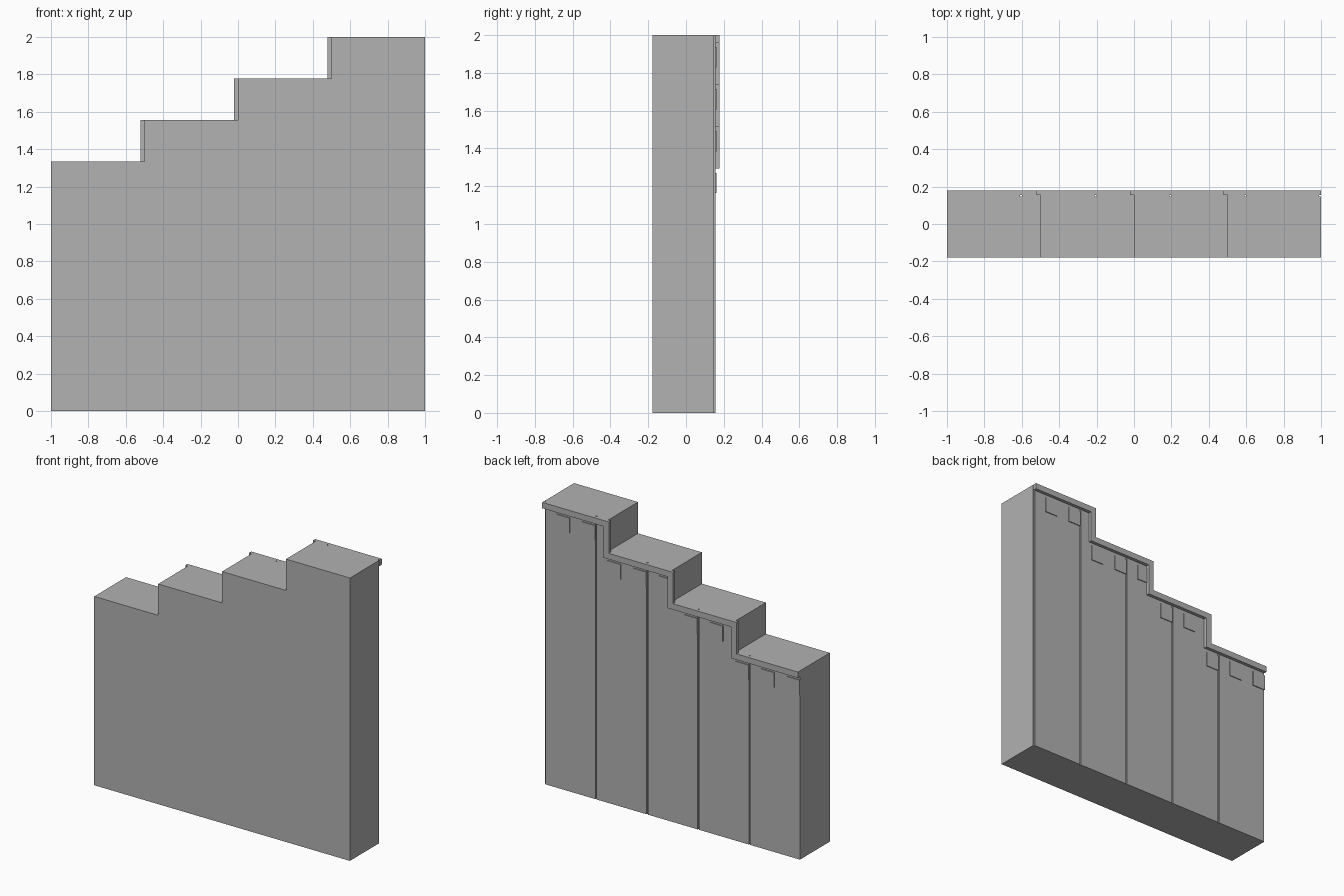
import bpy, bmesh

if "Cube" in bpy.data.objects:
    bpy.data.objects.remove(bpy.data.objects["Cube"])

GREY = bpy.data.materials.new("plain grey")
GREY.diffuse_color = (0.445, 0.445, 0.445, 1)
GREY.use_nodes = True
GREY.node_tree.nodes["Principled BSDF"].inputs["Base Color"].default_value = GREY.diffuse_color

FRONT, BACK, TRIM_BACK = -0.178, 0.155, 0.178
# left x, right x, top z of each step
STEPS = [(-1 + 0.5 * i, -0.5 + 0.5 * i, 1.335 + 0.2217 * i) for i in range(4)]


def prism(name, outline, y0, y1):
    """Extrude an (x, z) outline from y0 to y1."""
    bm = bmesh.new()
    face = bm.faces.new([bm.verts.new((x, y0, z)) for x, z in outline])
    out = bmesh.ops.extrude_face_region(bm, geom=[face])["geom"]
    verts = [v for v in out if isinstance(v, bmesh.types.BMVert)]
    bmesh.ops.translate(bm, verts=verts, vec=(0, y1 - y0, 0))
    bmesh.ops.recalc_face_normals(bm, faces=bm.faces)
    mesh = bpy.data.meshes.new(name)
    bm.to_mesh(mesh)
    bm.free()
    mesh.materials.append(GREY)
    obj = bpy.data.objects.new(name, mesh)
    bpy.context.collection.objects.link(obj)
    return obj


def rect(x0, x1, z0, z1):
    return [(x0, z0), (x1, z0), (x1, z1), (x0, z1)]


def stair_line(dx, dz):
    """Stepped line along the tops, with risers moved by dx and treads by dz."""
    pts = []
    for i, (x0, x1, top) in enumerate(STEPS):
        pts.append((x0 + (dx if i else 0), top + dz))
        pts.append((x1 + (dx if i < 3 else 0), top + dz))
    return pts


# stepped wall
wall = prism("stepped_wall", [(1, 0), (-1, 0)] + stair_line(0, 0), FRONT, BACK)

# narrow board grooves on the back, cut from the wall
for i in range(5):
    x = 1 - 0.4 * i
    right = x + 0.01 if i == 0 else x
    cutter = prism("groove_cutter", rect(x - 0.01, right, -0.1, 2.1),
                   BACK - 0.008, BACK + 0.02)
    cutter.hide_render = True
    cutter.hide_viewport = True
    mod = wall.modifiers.new("groove", "BOOLEAN")
    mod.operation = "DIFFERENCE"
    mod.solver = "EXACT"
    mod.object = cutter

# trim following the steps along the back edge
prism("stepped_trim", stair_line(-0.021, 0) + stair_line(0.021, -0.042)[::-1],
      BACK, TRIM_BACK)

# row of small square blocks under the trim
for i in range(10):
    x1 = 0.9 - 0.2 * i
    x0 = x1 - 0.1
    top = next(t for a, b, t in STEPS if a <= (x0 + x1) / 2 < b)
    prism("square_block", rect(x0, x1, top - 0.172, top - 0.064),
          BACK - 0.008, BACK + 0.006)
